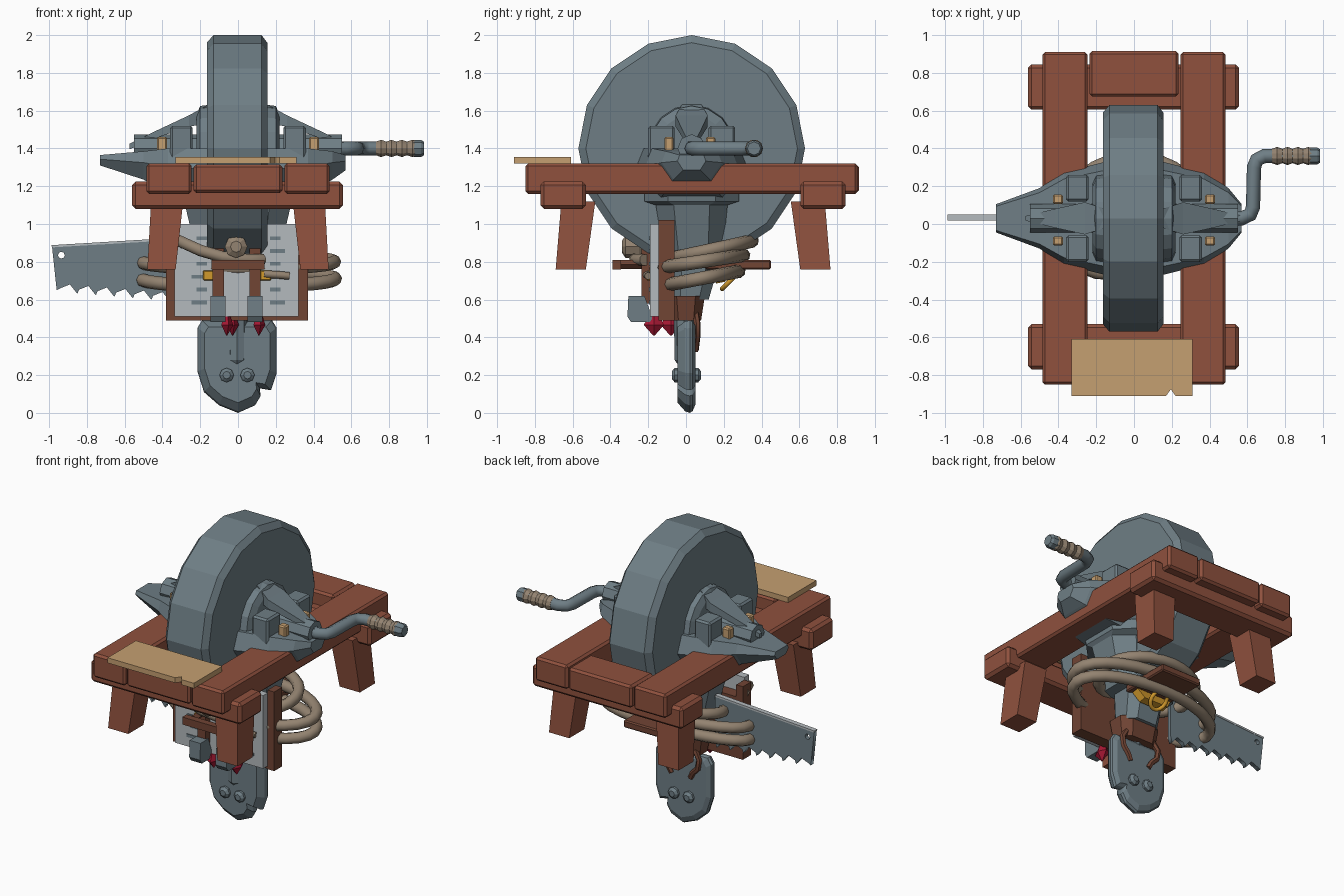
import bpy, bmesh, math
from mathutils import Vector

if "Cube" in bpy.data.objects:
    bpy.data.objects.remove(bpy.data.objects["Cube"])


def mat(name, r, g, b):
    m = bpy.data.materials.new(name)
    m.diffuse_color = tuple((c / 255) ** 2.2 for c in (r, g, b)) + (1,)
    m.use_nodes = True
    m.node_tree.nodes["Principled BSDF"].inputs["Base Color"].default_value = m.diffuse_color
    return m


STEEL = mat("blue grey steel", 110, 125, 132)
WOOD = mat("red brown wood", 142, 82, 64)
PLANK = mat("pale wood", 196, 158, 112)
ROPE = mat("rope", 146, 130, 112)
LEATHER = mat("dark leather", 112, 70, 55)
PALE = mat("pale metal", 178, 184, 188)
GOLD = mat("gold", 208, 152, 48)
RED = mat("red gem", 165, 30, 55)


def add(name, bm, m, bevel=0.0, smooth=False):
    bmesh.ops.remove_doubles(bm, verts=bm.verts, dist=1e-5)
    bmesh.ops.recalc_face_normals(bm, faces=bm.faces)
    if bevel:
        bmesh.ops.bevel(bm, geom=bm.edges[:], offset=bevel, segments=1, affect='EDGES')
    for f in bm.faces:
        f.smooth = False
    me = bpy.data.meshes.new(name)
    bm.to_mesh(me)
    bm.free()
    me.materials.append(m)
    ob = bpy.data.objects.new(name, me)
    bpy.context.collection.objects.link(ob)
    return ob


def loft(name, rings, m, bevel=0.0):
    """Skin a list of equal-length point rings and cap both ends."""
    bm = bmesh.new()
    vs = [[bm.verts.new(p) for p in r] for r in rings]
    n = len(rings[0])
    for a, b in zip(vs, vs[1:]):
        for i in range(n):
            bm.faces.new((a[i], a[(i + 1) % n], b[(i + 1) % n], b[i]))
    bm.faces.new(vs[0])
    bm.faces.new(vs[-1])
    return add(name, bm, m, bevel)


def rect(x0, x1, y0, y1, z):
    return [(x0, y0, z), (x1, y0, z), (x1, y1, z), (x0, y1, z)]


def box(name, x, y, z, m, bevel=0.0):
    return loft(name, [rect(*x, *y, z[0]), rect(*x, *y, z[1])], m, bevel)


def prism(name, pts, y0, y1, m):
    return loft(name, [[(x, y, z) for x, z in pts] for y in (y0, y1)], m)


def disc(r, n, c, axis, phase=0.0, ry=None):
    out = []
    for i in range(n):
        a = phase + math.tau * i / n
        u, v = r * math.cos(a), (ry or r) * math.sin(a)
        p = {'x': (0, u, v), 'y': (u, 0, v), 'z': (u, v, 0)}[axis]
        out.append(tuple(Vector(p) + Vector(c)))
    return out


def tube(name, pts, r, m, closed=False, res=2):
    cu = bpy.data.curves.new(name, 'CURVE')
    cu.dimensions = '3D'
    cu.bevel_depth, cu.bevel_resolution, cu.use_fill_caps = r, res, True
    sp = cu.splines.new('POLY')
    sp.points.add(len(pts) - 1)
    for q, p in zip(sp.points, pts):
        q.co = (*p, 1)
    sp.use_cyclic_u = closed
    tmp = bpy.data.objects.new(name + "_curve", cu)
    bpy.context.collection.objects.link(tmp)
    bpy.context.view_layer.update()
    me = bpy.data.meshes.new_from_object(tmp.evaluated_get(bpy.context.evaluated_depsgraph_get()))
    bpy.data.objects.remove(tmp)
    me.materials.clear()
    me.materials.append(m)
    me.name = name
    ob = bpy.data.objects.new(name, me)
    bpy.context.collection.objects.link(ob)
    bpy.context.view_layer.objects.active = ob
    bpy.ops.object.select_all(action='DESELECT')
    ob.select_set(True)
    bpy.ops.object.shade_smooth_by_angle(angle=math.radians(50))
    return ob


# Grinding wheel with chamfered rim
C = (0.03, 1.40)
loft("grinding_wheel", [disc(r, 16, (x, *C), 'x') for x, r in
     ((-0.165, 0.56), (-0.13, 0.6), (0.125, 0.6), (0.155, 0.56))], STEEL)

# Bench top frame, cross beams, splayed legs
for s, side in ((-1, "left"), (1, "right")):
    box(side + "_long_beam", sorted((s * 0.245, s * 0.485)), (-0.85, 0.91), (1.16, 1.32), WOOD, 0.014)
for end, y0, y1, cy in (("front", -0.85, -0.61, -0.65), ("back", 0.675, 0.915, 0.725)):
    box(end + "_end_block", (-0.235, 0.235), (y0, y1), (1.165, 1.315), WOOD, 0.014)
    box(end + "_cross_beam", (-0.56, 0.555), (cy - 0.12, cy + 0.12), (1.08, 1.225), WOOD, 0.018)
    t = -1 if cy < 0 else 1
    for s in (-1, 1):
        ly = cy + (0.08 if t < 0 else -0.08)
        top = rect(s * 0.375 - 0.085, s * 0.375 + 0.085, ly - 0.09, ly + 0.09, 1.12)
        bx, by = s * 0.405, ly + t * 0.04
        loft(end + "_leg", [rect(bx - 0.075, bx + 0.075, by - 0.08, by + 0.08, 0.76), top], WOOD)

# Loose plank with nicked edge
outline = [(-0.33, -0.91), (0.17, -0.91), (0.195, -0.875), (0.22, -0.91), (0.31, -0.91),
           (0.31, -0.61), (-0.33, -0.61)]
loft("loose_plank", [[(x, y, z) for x, y in outline] for z in (1.32, 1.355)], PLANK)

# Hubs, tapered bearing arms, sloping fins, blocks and wedges
for s, tip, side in ((-1, 0.73, "left"), (1, 0.57, "right")):
    loft(side + "_hub", [disc(r, 16, (s * x, *C), 'x') for x, r in
         ((0.12, 0.235), (0.20, 0.225), (0.22, 0.18))], STEEL)
    rings = []
    for x, h, z0, z1 in ((0.15, 0.30, 1.12, 1.40), (0.37, 0.245, 1.16, 1.40), (0.50, 0.16, 1.235, 1.385),
                         (tip, 0.075, 1.285 if s > 0 else 1.31, 1.365)):
        zm = z0 + (z1 - z0) * 0.6
        rings.append([(s * x, 0.03 + a * h, z) for a, z in
                      ((-0.6, z0), (0.6, z0), (1, zm), (0.85, z1), (-0.85, z1), (-1, zm))])
    loft(side + "_bearing_arm", rings, STEEL)
    loft(side + "_fin", [[(s * x, 0.03 - w, z - t), (s * x, 0.03 + w, z - t), (s * x, 0.03 + w, z),
                          (s * x, 0.03 - w, z)] for x, w, z, t in
                         ((0.15, 0.05, 1.635, 0.10), (0.26, 0.085, 1.575, 0.06),
                          (0.42, 0.05, 1.50, 0.04), (0.575, 0.012, 1.425, 0.03))], STEEL)
    for y0, y1 in ((-0.20, -0.06), (0.12, 0.26)):
        box(side + "_bearing_block", sorted((s * 0.24, s * 0.36)), (y0, y1), (1.34, 1.52), STEEL, 0.012)
    for y in (-0.09, 0.13):
        box(side + "_wedge", sorted((s * 0.375, s * 0.43)), (y - 0.025, y + 0.025), (1.34, 1.46), PLANK, 0.008)
    loft(side + "_axle", [disc(0.075, 8, (s * x, *C), 'x') for x in (0.2, 0.55)], STEEL)

# Crank and wrapped grip
tube("crank", [(0.45, 0.03, 1.4), (0.57, 0.03, 1.4), (0.615, 0.05, 1.4), (0.63, 0.09, 1.4),
               (0.635, 0.30, 1.4), (0.65, 0.34, 1.4), (0.69, 0.36, 1.4), (0.96, 0.36, 1.4)], 0.038, STEEL)
loft("crank_end", [disc(r, 8, (x, 0.36, 1.4), 'x') for x, r in ((0.93, 0.045), (0.97, 0.045), (0.985, 0.035))], STEEL)
loft("grip", [disc(0.048 if i % 2 else 0.038, 10, (0.73 + i * 0.0275, 0.36, 1.4), 'x') for i in range(9)], ROPE)

# Jaw under the wheel, neck and collar
def oct_ring(hx, hy, cy, z):
    return [(a * hx, cy + b * hy, z) for a, b in ((-1, -.5), (-.6, -1), (.6, -1), (1, -.5),
                                                  (1, .5), (.6, 1), (-.6, 1), (-1, .5))]
loft("jaw", [oct_ring(0.31, 0.25, 0.03, 1.18), oct_ring(0.30, 0.25, 0.03, 1.12), oct_ring(0.28, 0.19, 0.03, 1.10),
             oct_ring(0.21, 0.15, 0.04, 0.80)], STEEL)
loft("neck", [oct_ring(0.14, 0.14, 0.05, 0.84), oct_ring(0.12, 0.10, 0.02, 0.60)], STEEL)
loft("leather_collar", [oct_ring(0.15, 0.10, 0.0, 0.62), oct_ring(0.13, 0.08, 0.0, 0.49)], LEATHER)

# Spade-shaped blade with ridge and rivets
half = [(-0.19, 0.49), (-0.215, 0.45), (-0.215, 0.22), (-0.18, 0.11), (-0.10, 0.04), (0.0, 0.0),
        (0.09, 0.04), (0.12, 0.09), (0.115, 0.13), (0.175, 0.12), (0.205, 0.21), (0.205, 0.45), (0.18, 0.49)]
loft("blade", [[(x * k, y, 0.3 + (z - 0.3) * k) for x, z in half] for y, k in
               ((-0.045, 0.82), (-0.005, 0.97), (0.02, 1), (0.035, 0.97), (0.05, 0.85))], STEEL)
loft("blade_ridge", [disc(r, 8, (-0.005, -0.01, z), 'z') for z, r in
                     ((0.23, 0.015), (0.28, 0.05), (0.56, 0.055))], STEEL)
for x in (-0.06, 0.05):
    loft("rivet", [disc(r, 8, (x, y, 0.2), 'y') for y, r in
                   ((-0.075, 0.02), (-0.06, 0.038), (0.065, 0.038), (0.08, 0.02))], STEEL)

# Board, pale plate with ruled marks
box("backing_board", (-0.38, 0.37), (-0.14, -0.06), (0.49, 0.90), LEATHER)
for x in (-0.38, 0.32):
    box("board_side", (x, x + 0.05), (-0.145, -0.06), (0.49, 1.02 if x > 0 else 0.98), LEATHER)
box("pale_plate", (-0.335, 0.32), (-0.19, -0.14), (0.51, 1.0), PALE)
for i in range(6):
    z = 0.575 + i * 0.068
    w = 0.08 if i % 2 == 0 else 0.055
    box("left_mark", (-0.165 - w, -0.165), (-0.195, -0.18), (z, z + 0.02), STEEL)
    box("right_mark", (0.17, 0.17 + w), (-0.195, -0.18), (z, z + 0.02), STEEL)

# Leather belt and clips holding the plate
for x in (-0.105, 0.09):
    box("strap", (x - 0.03, x + 0.03), (-0.235, -0.18), (0.58, 0.90), LEATHER)
    loft("clip", [rect(x - 0.04, x + 0.04, *y, z) for z, y in ((0.48, (-0.29, -0.18)), (0.51, (-0.31, -0.18)),
                  (0.62, (-0.305, -0.22)))], STEEL)
    tube("belt_rail", [(x, y, 0.785) for y in (-0.37, -0.2)], 0.024, LEATHER, res=0)
box("belt_front", (-0.14, 0.14), (-0.39, -0.345), (0.76, 0.81), LEATHER)
box("belt_back", (-0.15, 0.15), (0.10, 0.45), (0.76, 0.81), LEATHER, 0.008)

# Hanging red gems
for x, y in ((-0.06, -0.17), (0.11, -0.17), (-0.03, -0.08)):
    loft("red_gem", [disc(r, 5, (x, y, z), 'z', ry=r * 1.6) for z, r in
                     ((0.41, 0.003), (0.465, 0.035), (0.51, 0.02))], RED)

# Coiled ropes
for i, (rx, ry, cy, z, tilt) in enumerate(((0.515, 0.21, 0.07, 0.71, 0.04), (0.51, 0.235, 0.07, 0.80, 0.035),
                                           (0.33, 0.23, 0.12, 0.86, 0.05))):
    tube("rope_coil", [(rx * math.cos(a), cy + ry * math.sin(a), z + tilt * math.sin(a))
                       for a in (math.tau * k / 28 for k in range(28))], 0.036, ROPE, True)
tube("front_rope", [(-0.36, -0.10, 0.92), (-0.31, -0.22, 0.91), (-0.2, -0.26, 0.86), (-0.08, -0.27, 0.825),
                    (0.06, -0.27, 0.81), (0.13, -0.22, 0.81)], 0.032, ROPE)
loft("rope_knot", [disc(r, 8, (-0.01, y, 0.88), 'y') for y, r in
                   ((-0.34, 0.03), (-0.32, 0.06), (-0.25, 0.06), (-0.2, 0.03))], ROPE)
tube("rope_end", [(0.14, -0.20, 0.735), (0.22, -0.21, 0.73), (0.27, -0.20, 0.725)], 0.02, ROPE)

# Gold fittings and ring
for x in (-0.155, 0.145):
    box("gold_tab", (x - 0.03, x + 0.03), (-0.21, -0.18), (0.70, 0.755), GOLD, 0.006)
loft("gold_buckle", [[(-0.13, y, z), (0.13, y, z), (0.09, y + 0.02, z - 0.06), (-0.09, y + 0.02, z - 0.06)]
                     for y, z in ((0.14, 0.745), (0.19, 0.755))], GOLD)
tube("gold_ring", [(0.055 * math.cos(a), 0.235 + 0.045 * math.sin(a), 0.70 + 0.045 * math.sin(a))
                   for a in (math.tau * k / 14 for k in range(14))], 0.013, GOLD, True)

# Leather hooks on the back of the blade
for s in (-1, 1):
    tube("leather_hook", [(s * 0.10, 0.05, 0.53), (s * 0.14, 0.06, 0.47), (s * 0.13, 0.06, 0.41),
                          (s * 0.09, 0.055, 0.37), (s * 0.07, 0.05, 0.33)], 0.018, LEATHER, res=1)

# Saw blade with hole and teeth
cu = bpy.data.curves.new("saw_outline", 'CURVE')
cu.dimensions, cu.fill_mode, cu.extrude = '2D', 'BOTH', 0.014
edge = [(-0.25, 0.93), (-0.985, 0.885), (-0.96, 0.65)]
for i in range(7):
    x, z = -0.94 + i * 0.098, 0.64 - i * 0.008
    edge += [(x, z + 0.02), (x + 0.05, z + 0.04), (x + 0.09, z - 0.01)]
edge += [(-0.25, 0.62)]
for pts in (edge, [(-0.935 + 0.018 * math.cos(k * math.tau / 8), 0.835 + 0.018 * math.sin(k * math.tau / 8))
                   for k in range(8)]):
    sp = cu.splines.new('POLY')
    sp.points.add(len(pts) - 1)
    for q, p in zip(sp.points, pts):
        q.co = (*p, 0, 1)
    sp.use_cyclic_u = True
cu.materials.append(STEEL)
saw = bpy.data.objects.new("saw_blade", cu)
bpy.context.collection.objects.link(saw)
saw.rotation_euler = (math.pi / 2, 0, 0)
saw.location.y = 0.035
# Pale spine along the saw
prism("saw_spine", [(-0.25, 0.932), (-0.987, 0.888), (-0.985, 0.876), (-0.25, 0.92)], 0.019, 0.051, PALE)
